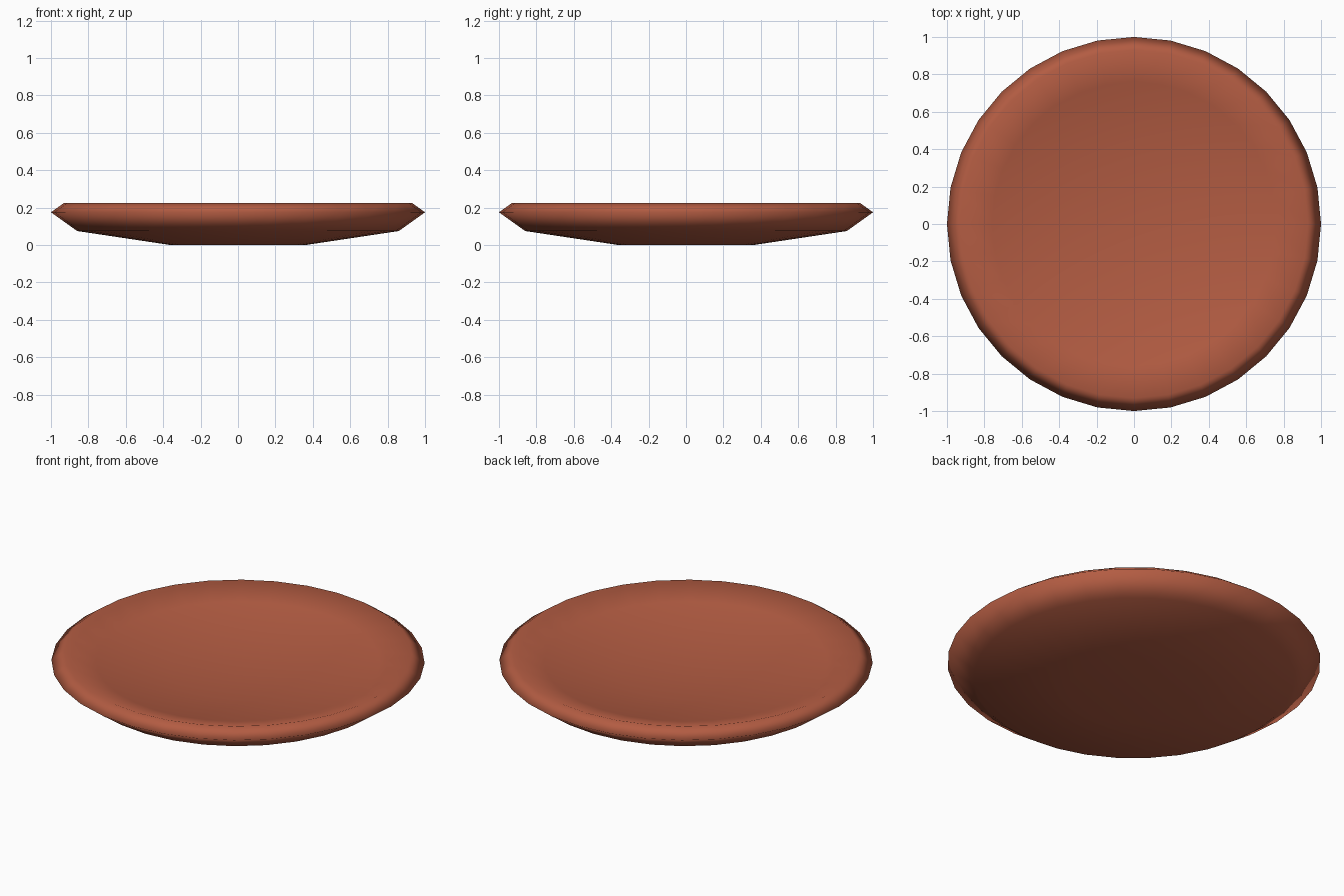
import bpy, bmesh
from math import cos, sin, pi

if "Cube" in bpy.data.objects:
    bpy.data.objects.remove(bpy.data.objects["Cube"])

SIDES = 32

# Half cross-section (radius, height): underside, rim, then the shallow inside
profile = [(0.36, 0.0), (0.86, 0.075), (1.0, 0.175), (0.93, 0.225),
           (0.76, 0.175), (0.36, 0.118)]
floor_height = 0.102

bm = bmesh.new()
rings = [[bm.verts.new((r * cos(2 * pi * i / SIDES), r * sin(2 * pi * i / SIDES), z))
          for i in range(SIDES)] for r, z in profile]

# Walls between neighbouring rings
for a, b in zip(rings, rings[1:]):
    for i in range(SIDES):
        j = (i + 1) % SIDES
        bm.faces.new((a[i], a[j], b[j], b[i]))

# Flat base and slightly dished inner floor
bm.faces.new(rings[0][::-1])
centre = bm.verts.new((0, 0, floor_height))
for i in range(SIDES):
    bm.faces.new((rings[-1][i], rings[-1][(i + 1) % SIDES], centre))

bmesh.ops.recalc_face_normals(bm, faces=bm.faces[:])
for f in bm.faces:
    f.smooth = True
mesh = bpy.data.meshes.new("plate")
bm.to_mesh(mesh)
bm.free()

# Terracotta colour
clay = bpy.data.materials.new("terracotta")
clay.diffuse_color = (0.45, 0.107, 0.055, 1)
clay.use_nodes = True
clay.node_tree.nodes["Principled BSDF"].inputs["Base Color"].default_value = clay.diffuse_color
mesh.materials.append(clay)

plate = bpy.data.objects.new("plate", mesh)
bpy.context.collection.objects.link(plate)
